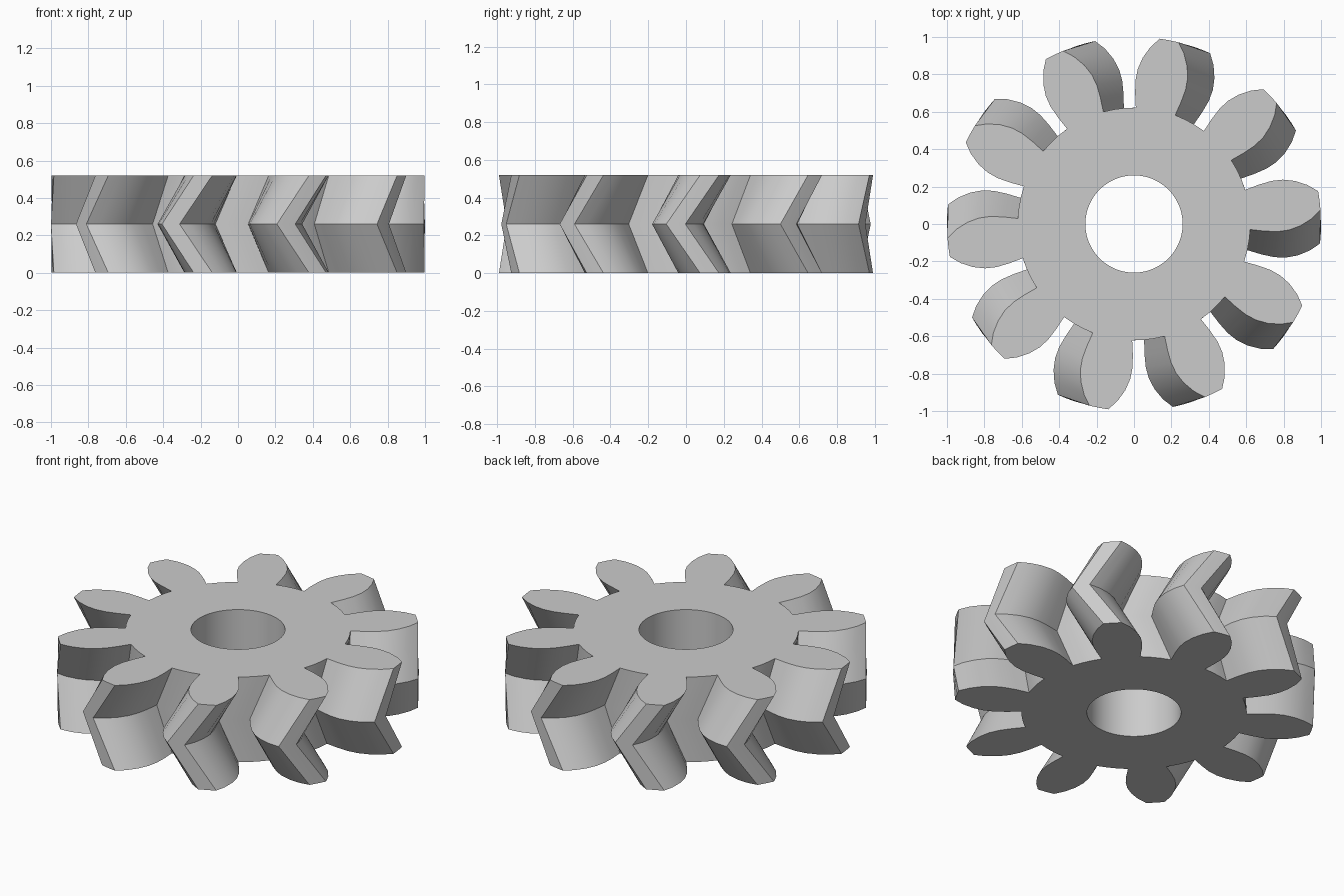
import bpy, bmesh, math

if "Cube" in bpy.data.objects:
    bpy.data.objects.remove(bpy.data.objects["Cube"])

TEETH, HEIGHT, BORE, ROOT = 10, 0.52, 0.26, 0.622
START, TWIST = 7.2, -10.3          # tooth centre angle and herringbone twist, degrees
PITCH = 360 / TEETH

# half-tooth flank: (radius, half angle in degrees)
FLANK = [(ROOT, 9.9), (0.70, 10.3), (0.77, 10.2), (0.83, 9.4),
         (0.89, 7.8), (0.95, 5.5), (1.0, 2.9)]
TOOTH = [(r, -a) for r, a in FLANK] + [(1.0, 0)] + [(r, a) for r, a in reversed(FLANK)]
GAP = [(ROOT, 9.9 + (PITCH - 19.8) * k / 3) for k in (1, 2)]
OUT = TOOTH + GAP                  # outline points per pitch
IN = [(BORE, -9.9 + 19.8 * k / 4) for k in range(4)] + \
     [(BORE, 9.9 + (PITCH - 19.8) * k / 4) for k in range(4)]

bm = bmesh.new()


def ring(points, z, turn):
    verts = []
    for t in range(TEETH):
        for r, a in points:
            ang = math.radians(START + turn + t * PITCH + a)
            verts.append(bm.verts.new((r * math.cos(ang), r * math.sin(ang), z)))
    return verts


def wall(a, b):
    n = len(a)
    for i in range(n):
        j = (i + 1) % n
        bm.faces.new((a[i], a[j], b[j], b[i]))


def cap(outer, inner):
    no, ni, nt = len(OUT), len(IN), len(TOOTH)
    for t in range(TEETH):
        o = [outer[(t * no + k) % len(outer)] for k in range(no + 1)]
        i = [inner[(t * ni + k) % len(inner)] for k in range(ni + 1)]
        bm.faces.new(o[:nt] + i[:5][::-1])       # tooth with its web
        bm.faces.new(o[nt - 1:] + i[4:][::-1])   # web under the gap


# toothed outside: straight helix up, then mirrored back
bottom = ring(OUT, 0, 0)
middle = ring(OUT, HEIGHT / 2, TWIST)
top = ring(OUT, HEIGHT, 0)
wall(bottom, middle)
wall(middle, top)

# bore and end faces
bore_low, bore_high = ring(IN, 0, 0), ring(IN, HEIGHT, 0)
wall(bore_high, bore_low)
cap(bottom, bore_low)
cap(top, bore_high)
bmesh.ops.recalc_face_normals(bm, faces=bm.faces)

mesh = bpy.data.meshes.new("herringbone_gear")
bm.to_mesh(mesh)
bm.free()
gear = bpy.data.objects.new("herringbone_gear", mesh)
bpy.context.collection.objects.link(gear)

grey = bpy.data.materials.new("light_grey")
grey.diffuse_color = (0.6, 0.6, 0.6, 1)
grey.use_nodes = True
grey.node_tree.nodes["Principled BSDF"].inputs["Base Color"].default_value = grey.diffuse_color
mesh.materials.append(grey)

bpy.context.view_layer.objects.active = gear
gear.select_set(True)
bpy.ops.object.shade_smooth_by_angle(angle=math.radians(30))
